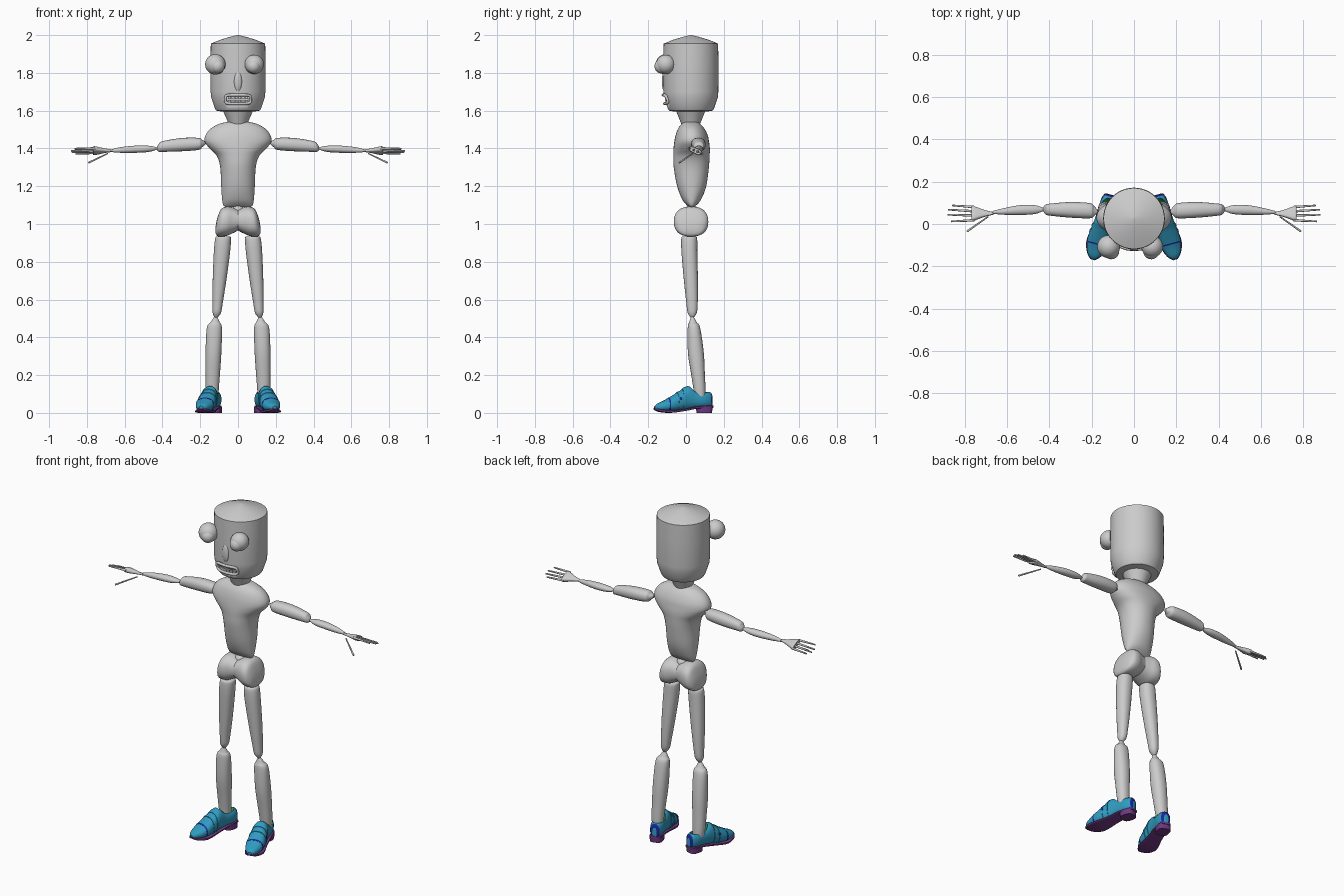
import bpy, bmesh, math
from mathutils import Matrix, Vector


def material(name, rgb):
    m = bpy.data.materials.new(name)
    m.diffuse_color = (*rgb, 1)
    return m


TEAL = material("teal_leather", (0.03, 0.33, 0.53))
NAVY = material("navy_trim", (0.01, 0.02, 0.35))
PURPLE = material("purple_sole", (0.16, 0.04, 0.22))
GREEN = material("green_lining", (0.04, 0.35, 0.1))


def finish(name, bm, mat=None, mirror=False, matrix=None, cutter=None, hide=False):
    if matrix:
        bm.transform(matrix)
    bmesh.ops.recalc_face_normals(bm, faces=bm.faces)
    me = bpy.data.meshes.new(name)
    bm.to_mesh(me)
    bm.free()
    ob = bpy.data.objects.new(name, me)
    bpy.context.collection.objects.link(ob)
    if mat:
        me.materials.append(mat)
    bpy.ops.object.select_all(action='DESELECT')
    ob.select_set(True)
    bpy.context.view_layer.objects.active = ob
    bpy.ops.object.shade_smooth_by_angle(angle=math.radians(38))
    if cutter:
        b = ob.modifiers.new("opening", 'BOOLEAN')
        b.operation, b.object, b.solver = 'DIFFERENCE', cutter, 'EXACT'
        b.material_mode = 'TRANSFER'
    if mirror:
        ob.modifiers.new("mirror", 'MIRROR')
    if hide:
        ob.hide_render = True
        ob.hide_set(True)
    return ob


def smooth_rows(rows, sub):
    """Catmull-Rom between the section rows."""
    out = []
    for i in range(len(rows) - 1):
        a, b, c, d = (rows[max(0, min(len(rows) - 1, i + k))] for k in (-1, 0, 1, 2))
        for s in range(sub):
            t = s / sub
            out.append([0.5 * (2 * q + (r - p) * t + (2 * p - 5 * q + 4 * r - s2) * t * t
                               + (3 * q - p - 3 * r + s2) * t ** 3)
                        for p, q, r, s2 in zip(a, b, c, d)])
    return out + [list(rows[-1])]


def loft(name, rows, axis='z', p=2.0, sub=4, n=32, **kw):
    """Rows: (position on axis, centre a, centre b, half a, half b)."""
    bm = bmesh.new()
    rings = []
    for t, a, b, ra, rb in (smooth_rows(rows, sub) if sub > 1 else rows):
        ring = []
        for i in range(n):
            ang = 2 * math.pi * i / n
            c, s = math.cos(ang), math.sin(ang)
            u = a + ra * math.copysign(abs(c) ** (2 / p), c)
            v = b + rb * math.copysign(abs(s) ** (2 / p), s)
            ring.append(bm.verts.new({'x': (t, u, v), 'y': (u, t, v), 'z': (u, v, t)}[axis]))
        rings.append(ring)
    for r0, r1 in zip(rings, rings[1:]):
        for i in range(n):
            j = (i + 1) % n
            bm.faces.new((r0[i], r0[j], r1[j], r1[i]))
    bm.faces.new(rings[0])
    bm.faces.new(rings[-1])
    return finish(name, bm, **kw)


def ball(name, loc, size, matrix=None, **kw):
    bm = bmesh.new()
    bmesh.ops.create_uvsphere(bm, u_segments=32, v_segments=16, radius=1)
    m = Matrix.Translation(loc) @ Matrix.Diagonal((*size, 1))
    return finish(name, bm, matrix=(matrix @ m) if matrix else m, **kw)


def box(name, loc, size, **kw):
    bm = bmesh.new()
    bmesh.ops.create_cube(bm, size=1)
    return finish(name, bm, matrix=Matrix.Translation(loc) @ Matrix.Diagonal((*size, 1)), **kw)


def rod(name, a, b, r0, r1, **kw):
    a, b = Vector(a), Vector(b)
    bm = bmesh.new()
    bmesh.ops.create_cone(bm, cap_ends=True, segments=10, radius1=r0, radius2=r1, depth=(b - a).length)
    m = Matrix.Translation((a + b) / 2) @ (b - a).to_track_quat('Z', 'Y').to_matrix().to_4x4()
    return finish(name, bm, matrix=m, **kw)


# Head with mouth cavity, neck
mouth_cut = box("mouth_cutter", (0, -0.12, 1.66), (0.125, 0.09, 0.04), hide=True)
loft("head", [(z, 0, 0.026, r, r) for z, r in
              ((1.595, 0.085), (1.60, 0.115), (1.61, 0.122), (1.64, 0.132), (1.67, 0.142), (1.70, 0.145),
               (1.85, 0.146), (1.955, 0.144), (1.975, 0.095), (1.99, 0.045), (2.0, 0.004))],
     sub=1, n=48, cutter=mouth_cut)
loft("neck", [(1.53, 0, 0.025, 0.05, 0.05), (1.56, 0, 0.025, 0.062, 0.062), (1.60, 0, 0.025, 0.08, 0.078)])

# Eyes, nose
for side, x, r in (("left", -0.12, 0.054), ("right", 0.086, 0.051)):
    ball(side + "_eyeball", (x, -0.107, 1.845), (r, r, r))
    ball(side + "_cornea", (x + (0.012 if x < 0 else -0.004), -0.129, 1.835), (0.038, 0.038, 0.038))
ball("nose", (0, -0.112, 1.755), (0.022, 0.016, 0.055))

# Lips follow the face as a rounded rectangle; teeth inside
curve = bpy.data.curves.new("lips", 'CURVE')
curve.dimensions = '3D'
curve.bevel_depth, curve.bevel_resolution = 0.008, 2
sp = curve.splines.new('POLY')
sp.points.add(39)
sp.use_cyclic_u = True
for i, pt in enumerate(sp.points):
    c, s = math.cos(i * math.pi / 20), math.sin(i * math.pi / 20)
    x = 0.066 * math.copysign(abs(c) ** 0.4, c)
    z = 1.66 + 0.023 * math.copysign(abs(s) ** 0.4, s)
    pt.co = (x, 0.026 - math.sqrt(0.143 ** 2 - x * x) - (0.004 if s > 0 else -0.004), z, 1)
lips = bpy.data.objects.new("lips", curve)
bpy.context.collection.objects.link(lips)
for i in range(6):
    x = -0.045 + i * 0.018
    y = 0.034 - math.sqrt(0.14 ** 2 - x * x)
    box("upper_tooth", (x, y, 1.673), (0.015, 0.012, 0.02))
    box("lower_tooth", (x, y + 0.004, 1.647), (0.015, 0.012, 0.017))

# Torso and pelvis
loft("torso", [(1.09, 0, 0.03, 0.066, 0.010), (1.10, 0, 0.03, 0.078, 0.025), (1.13, 0, 0.03, 0.084, 0.05),
               (1.20, 0, 0.03, 0.089, 0.077), (1.30, 0, 0.028, 0.094, 0.093), (1.36, 0, 0.029, 0.112, 0.096),
               (1.40, 0, 0.03, 0.15, 0.096), (1.435, 0, 0.03, 0.176, 0.092), (1.47, 0, 0.03, 0.172, 0.085),
               (1.505, 0, 0.028, 0.145, 0.07), (1.53, 0, 0.026, 0.10, 0.05), (1.54, 0, 0.025, 0.06, 0.038)],
     p=2.1, n=48)
loft("pelvis", [(x, 0.027, (lo + hi) / 2, ry, (hi - lo) / 2) for x, lo, hi, ry in
                ((0, 0.965, 1.075, 0.072), (0.03, 0.95, 1.088, 0.08), (0.06, 0.937, 1.092, 0.09),
                 (0.09, 0.934, 1.078, 0.088), (0.11, 0.937, 1.03, 0.065), (0.118, 0.95, 0.99, 0.03))],
     axis='x', p=2.4, mirror=True)
ball("spine_base", (0, 0.03, 1.07), (0.035, 0.035, 0.03))

# Legs
loft("thigh", [(0.935, 0.078, 0.017, 0.034, 0.034), (0.922, 0.079, 0.017, 0.042, 0.042),
               (0.85, 0.085, 0.018, 0.043, 0.042), (0.70, 0.098, 0.026, 0.036, 0.037),
               (0.58, 0.108, 0.032, 0.027, 0.03), (0.53, 0.112, 0.033, 0.022, 0.024),
               (0.505, 0.116, 0.033, 0.008, 0.008)], p=2.2, mirror=True)
loft("shin", [(0.512, 0.117, 0.033, 0.006, 0.006), (0.48, 0.121, 0.037, 0.024, 0.02),
              (0.45, 0.125, 0.042, 0.040, 0.033), (0.32, 0.130, 0.052, 0.042, 0.042),
              (0.20, 0.134, 0.064, 0.038, 0.036), (0.12, 0.136, 0.072, 0.034, 0.032),
              (0.07, 0.134, 0.074, 0.03, 0.03)], p=2.2, mirror=True)

# Arms
loft("upper_arm", [(0.172, 0.06, 1.428, 0.007, 0.007), (0.19, 0.061, 1.426, 0.025, 0.02),
                   (0.21, 0.063, 1.424, 0.036, 0.032), (0.30, 0.067, 1.420, 0.037, 0.035),
                   (0.40, 0.068, 1.410, 0.028, 0.028), (0.42, 0.069, 1.403, 0.022, 0.02),
                   (0.43, 0.069, 1.40, 0.008, 0.007)], axis='x', p=2.2, mirror=True)
loft("forearm", [(0.425, 0.069, 1.40, 0.006, 0.005), (0.47, 0.068, 1.398, 0.021, 0.016),
                 (0.54, 0.066, 1.396, 0.023, 0.019), (0.62, 0.059, 1.392, 0.015, 0.015),
                 (0.67, 0.055, 1.388, 0.006, 0.007)], axis='x', mirror=True)

# Hands: tilted wedge palm, four fingers and a drooping thumb
pivot = Matrix.Translation((0, 0.05, 1.388))
tilt = pivot @ Matrix.Rotation(math.radians(-25), 4, 'X')
loft("palm", [(0.665, 0, 0, 0.006, 0.006), (0.70, 0, 0, 0.014, 0.009), (0.73, 0, 0, 0.025, 0.013),
              (0.76, 0, 0, 0.037, 0.016), (0.768, 0, 0, 0.034, 0.013)],
     axis='x', p=3, sub=2, mirror=True, matrix=tilt)
for y0, x1, y1 in ((0.08, 0.86, 0.088), (0.06, 0.88, 0.068), (0.04, 0.883, 0.044), (0.018, 0.865, 0.012)):
    rod("finger", (0.755, y0, 1.388 - (y0 - 0.05) * 0.4), (x1, y1, 1.386 - (y1 - 0.05) * 0.35),
        0.0065, 0.004, mirror=True)
rod("thumb", (0.69, 0.035, 1.373), (0.79, -0.035, 1.325), 0.0035, 0.005, mirror=True)

# Shoes: turned out, cut open at the ankle
foot = Matrix.Translation((0.15, 0, 0)) @ Matrix.Rotation(math.radians(15), 4, 'Z')
ankle_cut = ball("ankle_cutter", (0, 0.072, 0.135), (0.033, 0.058, 0.075), matrix=foot, mat=GREEN, hide=True)
shape = [(0.143, 0.03, 0.085, 0.010), (0.134, 0.028, 0.108, 0.026), (0.10, 0.026, 0.118, 0.037),
         (0.05, 0.024, 0.120, 0.038), (0.01, 0.018, 0.142, 0.041), (-0.03, 0.012, 0.118, 0.046),
         (-0.08, 0.008, 0.088, 0.050), (-0.12, 0.008, 0.066, 0.044), (-0.155, 0.013, 0.05, 0.028),
         (-0.172, 0.02, 0.036, 0.010)]
rows = [(y, 0, (a + b) / 2, r, (b - a) / 2) for y, a, b, r in shape]
loft("shoe_upper", rows, axis='y', p=2.3, mat=TEAL, matrix=foot, cutter=ankle_cut, mirror=True)

# Straps and seams hug the upper
dense = smooth_rows(rows, 12)


def band(name, y0, y1, grow, mat):
    part = [[y, a, b, ra + grow, rb + grow] for y, a, b, ra, rb in dense if y1 <= y <= y0]
    loft(name, part, axis='y', p=2.3, sub=1, mat=mat, matrix=foot, mirror=True)


band("front_strap", -0.034, -0.052, 0.003, TEAL)
band("rear_strap", -0.006, -0.024, 0.003, TEAL)
band("toe_seam", -0.094, -0.102, 0.001, NAVY)
band("heel_trim", 0.142, 0.134, 0.0015, NAVY)
ball("buckle", (0.045, -0.042, 0.075), (0.006, 0.009, 0.009), matrix=foot, mat=NAVY, mirror=True)

# Soles and heels
loft("sole", [(0.145, 0, 0.033, 0.014, 0.006), (0.134, 0, 0.033, 0.030, 0.006), (0.06, 0, 0.029, 0.039, 0.006),
              (0.0, 0, 0.018, 0.041, 0.006), (-0.08, 0, 0.008, 0.052, 0.007), (-0.12, 0, 0.009, 0.047, 0.007),
              (-0.155, 0, 0.014, 0.031, 0.006), (-0.175, 0, 0.022, 0.011, 0.005)],
     axis='y', p=6, mat=PURPLE, matrix=foot, mirror=True)
loft("heel", [(0, 0, 0.1, 0.036, 0.04), (0.032, 0, 0.1, 0.037, 0.042)],
     p=3, sub=1, mat=PURPLE, matrix=foot, mirror=True)
